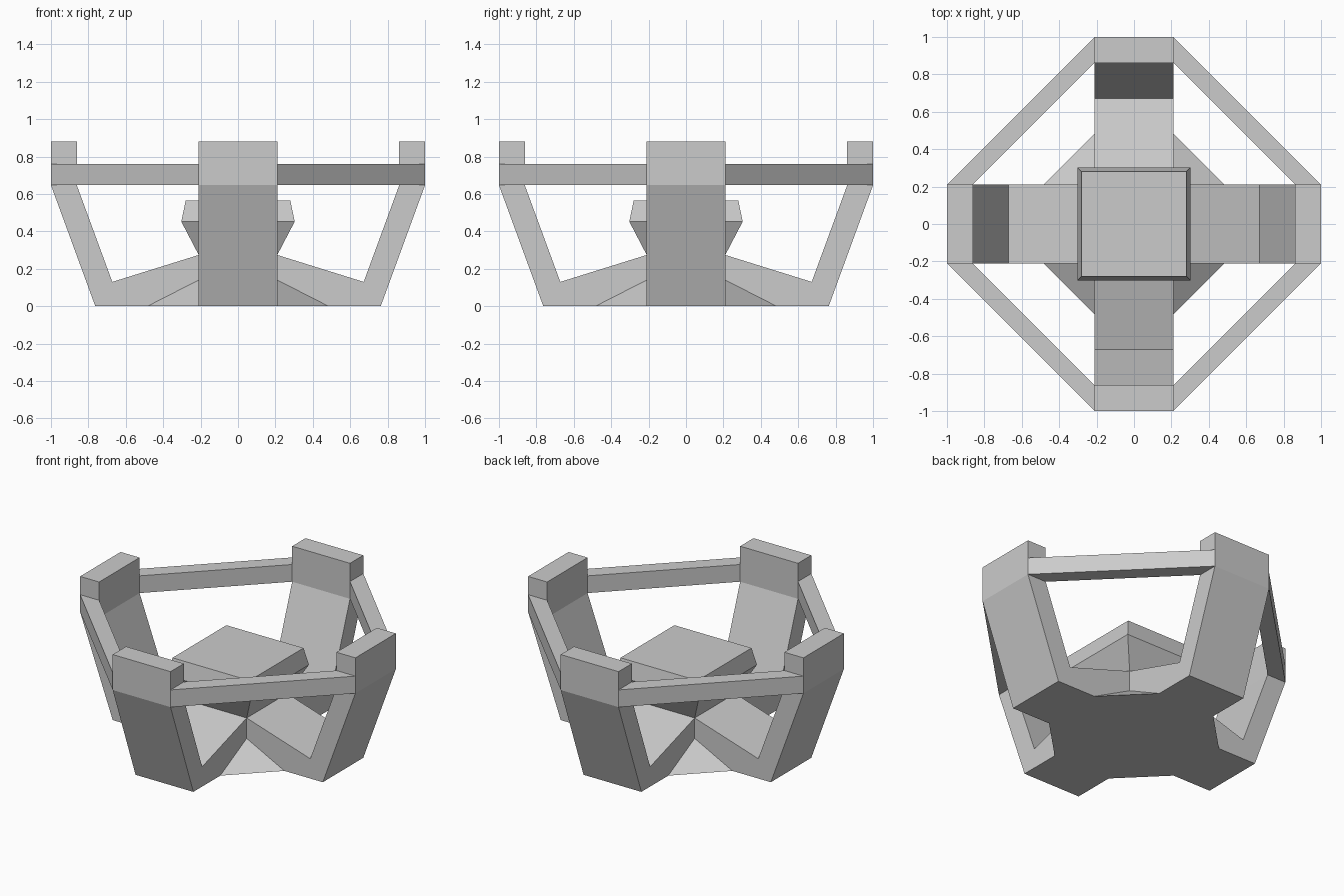
import bpy, bmesh
from math import pi
from mathutils import Matrix

if "Cube" in bpy.data.objects:
    bpy.data.objects.remove(bpy.data.objects["Cube"])

W = 0.21  # half width of arms and core


def build(name, rings, turn=0):
    """Closed solid lofted through matching rings of points, turned about z."""
    bm = bmesh.new()
    loops = [[bm.verts.new(p) for p in ring] for ring in rings]
    n = len(loops[0])
    bm.faces.new(loops[0])
    bm.faces.new(loops[-1])
    for a, b in zip(loops, loops[1:]):
        for i in range(n):
            j = (i + 1) % n
            bm.faces.new((a[i], a[j], b[j], b[i]))
    bmesh.ops.transform(bm, matrix=Matrix.Rotation(turn, 4, 'Z'), verts=bm.verts)
    bmesh.ops.recalc_face_normals(bm, faces=bm.faces)
    me = bpy.data.meshes.new(name)
    bm.to_mesh(me)
    bm.free()
    ob = bpy.data.objects.new(name, me)
    bpy.context.collection.objects.link(ob)
    return ob


def square(h, z):
    return [(-h, -h, z), (h, -h, z), (h, h, z), (-h, h, z)]


# Central pedestal flaring into the bevelled seat block
build("pedestal", [square(W, 0), square(W, 0.274),
                   square(0.303, 0.452), square(0.28, 0.565)])

# Side profile of a bent arm (x, z)
arm = [(W, 0), (0.763, 0), (1, 0.647), (1, 0.88), (0.862, 0.88),
       (0.862, 0.647), (0.672, 0.13), (W, 0.274)]
# Plan of a diagonal rail and of a corner gusset (x, y)
rail = [(1, W), (W, 1), (W, 0.862), (0.862, W)]

for k in range(4):
    turn = k * pi / 2
    build(f"arm_{k + 1}", [[(x, y, z) for x, z in arm] for y in (-W, W)], turn)
    build(f"rail_{k + 1}", [[(x, y, z) for x, y in rail] for z in (0.647, 0.76)], turn)
    # Corner gusset: triangular base rising to a point on the core corner
    gusset = build(f"gusset_{k + 1}",
                   [[(W, W, 0), (0.484, W, 0), (W, 0.484, 0)],
                    [(W, W, 0.14)] * 3], turn)
    bm = bmesh.new()
    bm.from_mesh(gusset.data)
    bmesh.ops.remove_doubles(bm, verts=bm.verts, dist=1e-4)
    bmesh.ops.recalc_face_normals(bm, faces=bm.faces)
    bm.to_mesh(gusset.data)
    bm.free()
